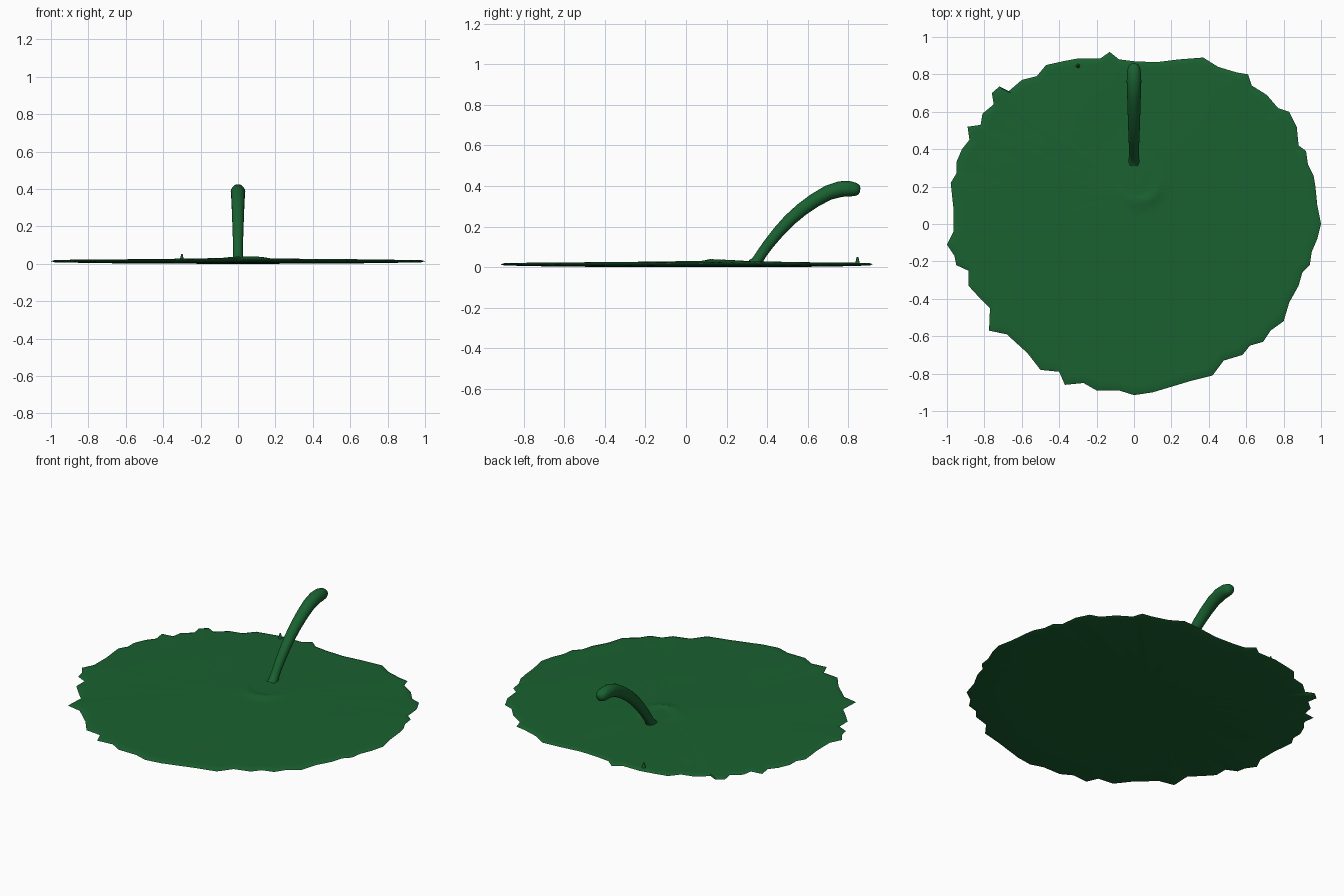
import bpy, bmesh, math
from mathutils import Vector

if "Cube" in bpy.data.objects:
    bpy.data.objects.remove(bpy.data.objects["Cube"])

green = bpy.data.materials.new("leaf_green")
green.diffuse_color = (0.01, 0.12, 0.03, 1)
green.use_nodes = True
green.node_tree.nodes["Principled BSDF"].inputs["Base Color"].default_value = green.diffuse_color


def finish(name, bm):
    bmesh.ops.recalc_face_normals(bm, faces=bm.faces)
    me = bpy.data.meshes.new(name)
    bm.to_mesh(me)
    bm.free()
    ob = bpy.data.objects.new(name, me)
    bpy.context.collection.objects.link(ob)
    me.materials.append(green)
    bpy.context.view_layer.objects.active = ob
    ob.select_set(True)
    bpy.ops.object.shade_smooth_by_angle(angle=math.radians(50))
    ob.select_set(False)
    return ob


def loft(bm, rings):
    """Bridge successive closed vertex rings."""
    for a, b in zip(rings, rings[1:]):
        n = len(a)
        for i in range(n):
            bm.faces.new((a[i], a[(i + 1) % n], b[(i + 1) % n], b[i]))


# Leaf: ragged outline, anticlockwise from +x
outline = [(1, 0), (.98, .1), (.97, .2), (.96, .26), (.93, .32), (.92, .39), (.88, .42),
           (.87, .52), (.83, .6), (.77, .62), (.71, .69), (.63, .74), (.61, .8), (.55, .81),
           (.45, .84), (.37, .89), (.24, .88), (.12, .865), (0, .87), (-.08, .88), (-.13, .92),
           (-.18, .885), (-.3, .885), (-.38, .87), (-.47, .85), (-.52, .79), (-.6, .77),
           (-.67, .71), (-.72, .735), (-.76, .7), (-.75, .64), (-.81, .59), (-.82, .53),
           (-.89, .52), (-.88, .45), (-.92, .4), (-.95, .33), (-.95, .27), (-.98, .22),
           (-.965, .08), (-.965, -.04), (-1, -.11), (-.96, -.17), (-.95, -.22), (-.885, -.25),
           (-.885, -.33), (-.83, -.39), (-.77, -.45), (-.775, -.57), (-.68, -.59), (-.57, -.69),
           (-.5, -.78), (-.4, -.79), (-.37, -.86), (-.27, -.85), (-.2, -.89), (-.08, -.89),
           (0, -.915), (.1, -.9), (.2, -.87), (.3, -.84), (.42, -.81), (.48, -.73), (.58, -.7),
           (.62, -.65), (.69, -.63), (.73, -.57), (.8, -.52), (.83, -.42), (.88, -.33),
           (.9, -.26), (.94, -.22), (.95, -.15), (.98, -.08)]


def top_z(x, y, t):
    z = 0.031 - 0.011 * t + 0.001 * math.sin(9 * x + 3) * math.cos(8 * y)
    # raised crescent beside the stalk
    d = math.hypot(x - 0.03, y - 0.22)
    side = max(0, 0.4 - 0.6 * (y - 0.22) / 0.12 + 0.3 * (x - 0.03) / 0.12)
    return z + 0.010 * min(1, side) * math.exp(-((d - 0.1) / 0.025) ** 2)


bm = bmesh.new()
pts = []
for i, p in enumerate(outline):
    q = outline[(i + 1) % len(outline)]
    pts += [p, ((p[0] + q[0]) / 2, (p[1] + q[1]) / 2)]
scales = [0.02 + 0.03 * k for k in range(33)]
cy = 0.15                                   # ring centre near the stalk foot


def ring(t, zf):
    out = []
    for px, py in pts:
        x, y = px * t, cy + (py - cy) * t
        out.append(bm.verts.new((x, y, zf(x, y, t))))
    return out


rings = [ring(t, top_z) for t in scales]
rings.append(ring(1.0, lambda x, y, t: 0.014))
rings += [ring(t, lambda x, y, t: 0.009 * t ** 3) for t in (0.98, 0.8, 0.5, 0.02)]
loft(bm, rings)
bm.faces.new(rings[0])
bm.faces.new(rings[-1])
finish("leaf", bm)

# Stalk: tapered tube along an arc in the y-z plane (y, z, radius)
path = [(.335, .012, .034), (.35, .03, .027), (.375, .07, .026), (.41, .118, .027),
        (.455, .173, .029), (.51, .232, .031), (.57, .284, .033), (.635, .33, .035),
        (.7, .367, .037), (.76, .385, .039), (.805, .387, .038), (.835, .383, .033),
        (.852, .380, .024), (.858, .379, .010)]
bm = bmesh.new()
rings = []
for i, (y, z, r) in enumerate(path):
    a, b = path[max(i - 1, 0)], path[min(i + 1, len(path) - 1)]
    t = Vector((0, b[0] - a[0], b[1] - a[1])).normalized()
    n = Vector((0, -t.z, t.y))
    rings.append([bm.verts.new(Vector((0, y, z)) + r * (n * math.sin(u) + Vector((math.cos(u), 0, 0))))
                  for u in (k * math.tau / 20 for k in range(20))])
loft(bm, rings)
bm.faces.new(rings[0])
bm.faces.new(rings[-1])
for v in bm.verts:
    v.co.z = max(v.co.z, 0.012)
finish("stalk", bm)

# Tiny thorn near the back rim
bm = bmesh.new()
bmesh.ops.create_cone(bm, cap_ends=True, segments=8, radius1=0.012, radius2=0.004, depth=0.035)
bmesh.ops.translate(bm, verts=bm.verts, vec=(-0.3, 0.845, 0.034))
finish("thorn", bm)
